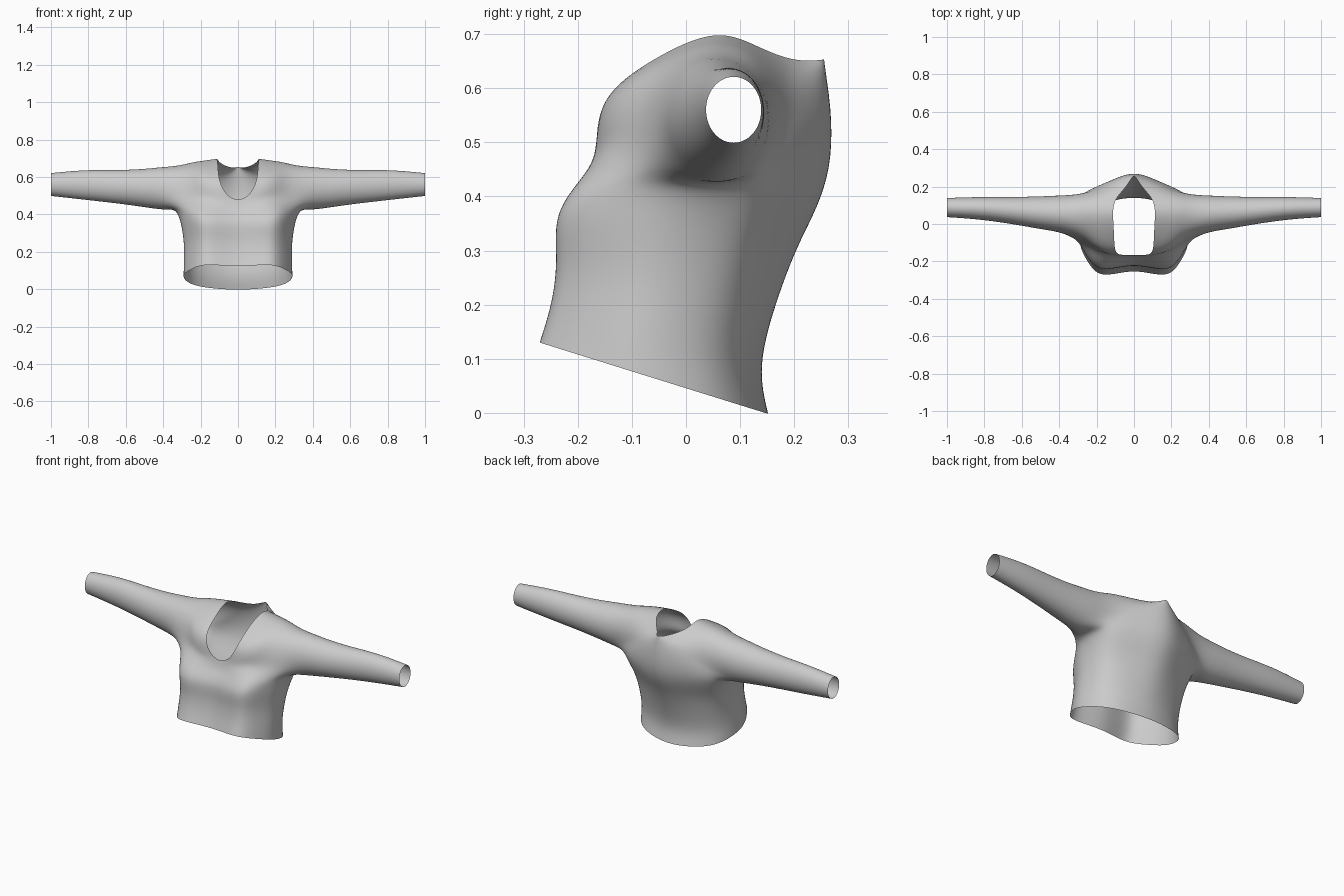
import bpy, bmesh, math
from mathutils import Vector

if "Cube" in bpy.data.objects:
    bpy.data.objects.remove(bpy.data.objects["Cube"])

bm = bmesh.new()


def bridge(a, b, closed=False):
    """Quad strip between two equally long vertex rows."""
    n = len(a)
    for i in range(n if closed else n - 1):
        j = (i + 1) % n
        bm.faces.new((a[i], a[j], b[j], b[i]))


# Torso: half rings from front centre to back centre
# Shared section: share of half width, share of depth, back flattening
section = [(0, .07, 0), (.35, .02, 0), (.65, 0, 0), (.85, .2, 0), (1, .42, 0),
           (.9, .71, 0), (.7, .86, .9), (.4, .95, 1), (0, 1, 0)]
# half width, front y, back y, front z, back z, back flattening
torso = [(.303, -.277, .159, .132, -.004, 0),
         (.301, -.254, .138, .20, .08, 0),
         (.299, -.243, .174, .28, .20, .02),
         (.314, -.253, .225, .365, .32, .05),
         (.342, -.208, .296, .425, .44, .065)]
rings = []
for w, yf, yb, zf, zb, flat in torso:
    rings.append([bm.verts.new((w * u, yf + (yb - yf) * (t - flat * k),
                                zf + (zb - zf) * t)) for u, t, k in section])
for a, b in zip(rings, rings[1:]):
    bridge(a, b)

# Yoke: strip from the chest over the shoulder to the back,
# between the neckline and the armhole
neck = [(0, -.166, .468), (.068, -.166, .505), (.105, -.157, .59),
        (.106, -.05, .662), (.115, .06, .712), (.105, .135, .675),
        (.030, .207, .645), (0, .279, .657)]
arm = [(.28, -.092, .485), (.272, -.083, .55), (.268, -.058, .615),
       (.262, -.01, .66), (.255, .06, .685), (.26, .13, .66),
       (.268, .168, .58), (.28, .158, .485)]
bulge = [-.03, -.028, -.02, -.008, 0, .004, .002, -.002]
yoke = []
for n, a, d in zip(neck, arm, bulge):
    row = []
    for k in range(4):
        p = Vector(n).lerp(Vector(a), k / 3)
        if k in (1, 2):
            p.y += d
        row.append(bm.verts.new(p))
    yoke.append(row)
for a, b in zip(yoke, yoke[1:]):
    bridge(a, b)
top = rings[-1]
bridge(top[:4], yoke[0])
bridge(top[:4:-1], yoke[-1])

# Sleeve: tapering rings growing out of the armhole
loop = [top[4], top[3]] + [r[3] for r in yoke] + [top[5]]
count = len(loop)
# x, centre y, centre z, radius y, radius z
sleeve = [(.39, .055, .539, .098, .117),
          (.50, .060, .541, .087, .101),
          (.65, .072, .548, .072, .088),
          (.82, .085, .559, .060, .080),
          (1.0, .088, .560, .051, .061)]
for x, cy, cz, ry, rz in sleeve:
    ring = []
    for i in range(count):
        a = math.radians(-107) - 2 * math.pi * i / count
        ring.append(bm.verts.new((x, cy + 1.055 * ry * math.cos(a),
                                  cz + 1.055 * rz * math.sin(a))))
    bridge(loop, ring, True)
    loop = ring

bmesh.ops.recalc_face_normals(bm, faces=bm.faces)
# Make sure the cloth faces outwards
bm.faces.ensure_lookup_table()
if bm.faces[0].normal.y > 0:
    bmesh.ops.reverse_faces(bm, faces=bm.faces)
for f in bm.faces:
    f.smooth = True

mesh = bpy.data.meshes.new("sweater")
bm.to_mesh(mesh)
bm.free()
obj = bpy.data.objects.new("sweater", mesh)
bpy.context.collection.objects.link(obj)

# Mirror the half, then smooth the whole garment
mirror = obj.modifiers.new("mirror", 'MIRROR')
mirror.use_clip = True
mirror.merge_threshold = .001
sub = obj.modifiers.new("smooth", 'SUBSURF')
sub.levels = sub.render_levels = 3
